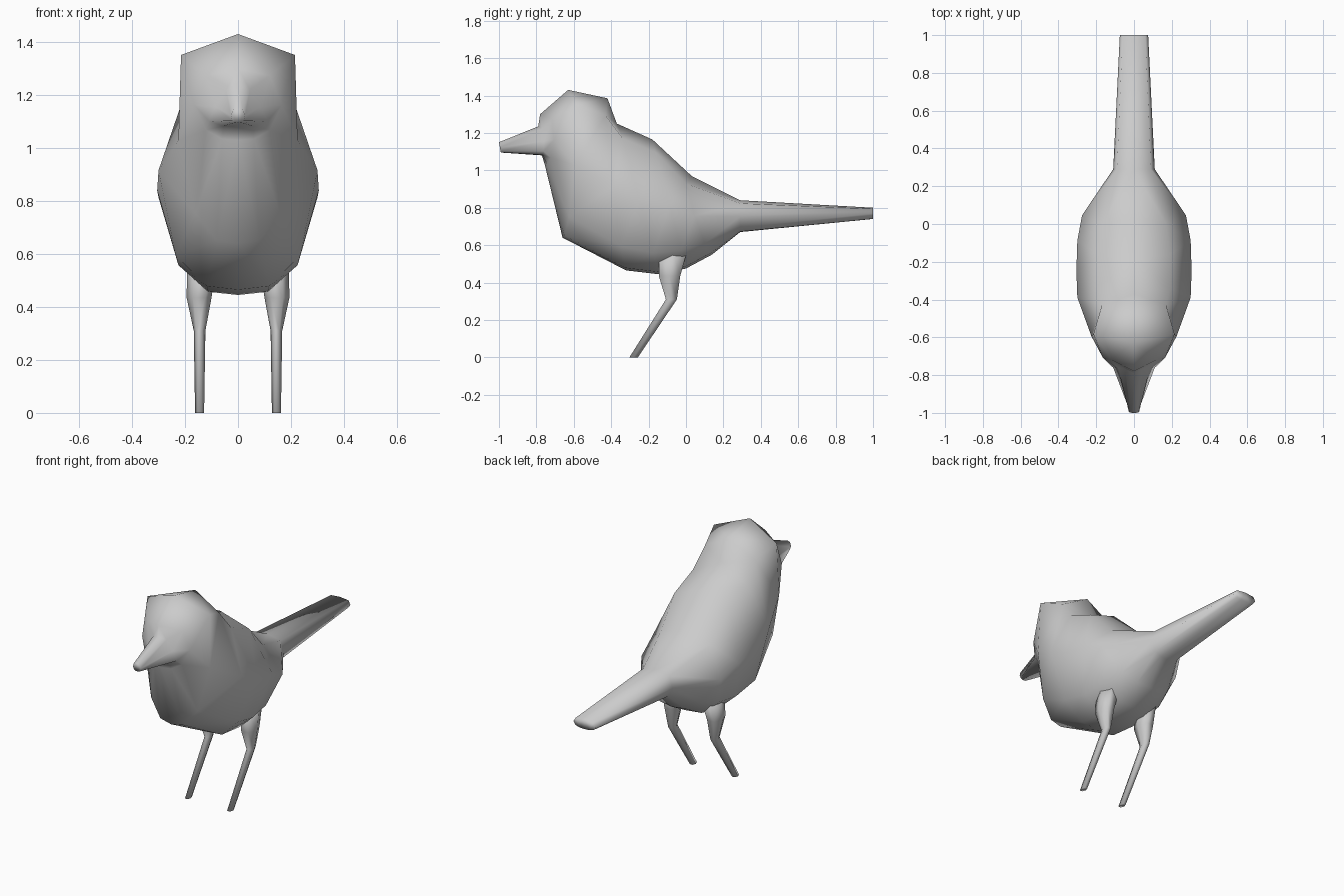
import bpy, bmesh
from math import cos, sin, pi

if "Cube" in bpy.data.objects:
    bpy.data.objects.remove(bpy.data.objects["Cube"])


def loft(name, rings, closed=True):
    """Skin equal-length point rings; open rings are half sections that get mirrored."""
    bm = bmesh.new()
    vs = [[bm.verts.new(p) for p in r] for r in rings]
    n = len(rings[0])
    for a, b in zip(vs, vs[1:]):
        for i in range(n if closed else n - 1):
            j = (i + 1) % n
            bm.faces.new((a[i], a[j], b[i]))
            bm.faces.new((a[j], b[j], b[i]))
    caps = [bm.faces.new(vs[0]), bm.faces.new(vs[-1])]
    bmesh.ops.triangulate(bm, faces=caps)
    if not closed:
        bmesh.ops.mirror(bm, geom=bm.verts[:] + bm.edges[:] + bm.faces[:],
                         axis='X', merge_dist=0.0005)
    bmesh.ops.remove_doubles(bm, verts=bm.verts, dist=0.0005)
    bmesh.ops.recalc_face_normals(bm, faces=bm.faces)
    for f in bm.faces:
        f.smooth = True
    me = bpy.data.meshes.new(name)
    bm.to_mesh(me)
    bm.free()
    ob = bpy.data.objects.new(name, me)
    bpy.context.collection.objects.link(ob)
    return ob


def half_ring(ty, tz, by, bz, wu, wm, wl, d):
    """Half of a slanted section from a top point to a bottom point;
    wu/wm/wl are half widths going down, d shifts the sides in y."""
    pts = [(0, 0, 0), (wu, 0.1, d), (wm, 0.51, d),
           (wl, 0.86, d * 0.6), (wl * 0.5, 0.985, d * 0.2), (0, 1, 0)]
    return [(x, ty + (by - ty) * t + s, tz + (bz - tz) * t) for x, t, s in pts]


# Beak, head, body and tail in one skin
sections = [
    (-1.00, 1.15, -0.99, 1.095, .018, .027, .022, 0),     # beak tip
    (-0.79, 1.235, -0.77, 1.08, .045, .085, .11, .02),    # beak base
    (-0.78, 1.30, -0.755, 1.03, .12, .165, .12, .06),     # face
    (-0.63, 1.43, -0.66, 0.64, .215, .225, .16, .05),     # crown to breast
    (-0.42, 1.385, -0.32, 0.465, .17, .30, .235, -.02),   # back of head
    (-0.37, 1.25, -0.15, 0.445, .19, .305, .225, .01),    # nape
    (-0.18, 1.165, 0.00, 0.475, .19, .30, .21, 0),        # shoulders
    (0.03, 0.97, 0.14, 0.55, .17, .275, .17, -.04),       # rump
    (0.29, 0.84, 0.29, 0.67, .09, .11, .08, 0),           # tail root
    (1.00, 0.80, 1.00, 0.74, .06, .075, .06, 0),          # tail tip
]
loft("bird_body", [half_ring(*s) for s in sections], closed=False)

# Legs: centre x, y, z, half width, half depth
leg = [
    (.145, -.28, 0.00, .017, .026),
    (.145, -.078, 0.31, .022, .034),
    (.147, -.088, 0.435, .047, .066),
    (.137, -.07, 0.56, .055, .085),
]
for side, label in ((1, "left"), (-1, "right")):
    rings = [[(side * (x + a * cos(k * pi / 3)), y + b * sin(k * pi / 3), z)
              for k in range(6)] for x, y, z, a, b in leg]
    loft(label + "_leg", rings)
